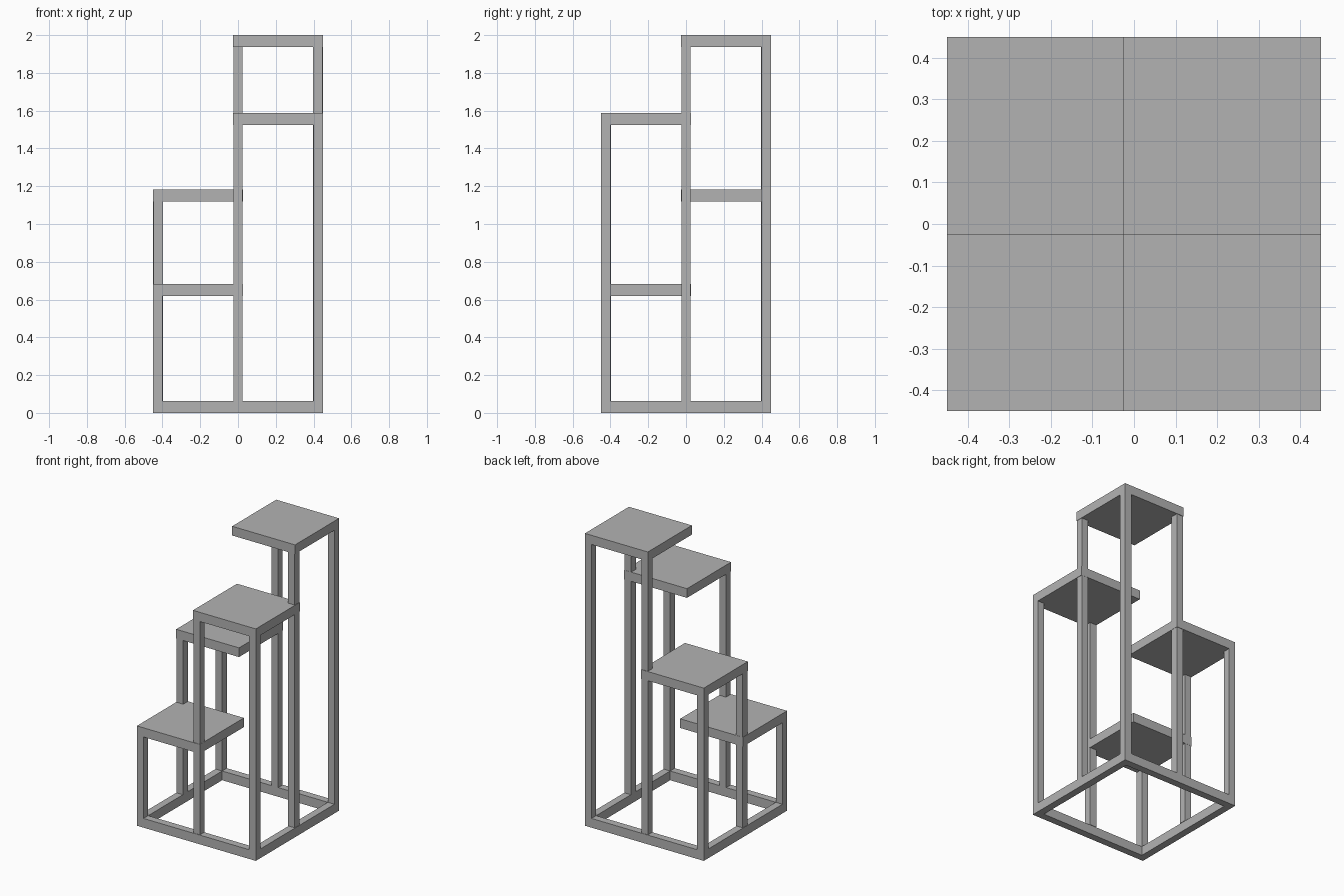
import bpy
import bmesh

cube = bpy.data.objects.get("Cube")
if cube:
    bpy.data.objects.remove(cube, do_unlink=True)

grey = bpy.data.materials.new("plain grey")
grey.use_nodes = True
colour = (0.45, 0.45, 0.45, 1)
grey.diffuse_color = colour
grey.node_tree.nodes["Principled BSDF"].inputs["Base Color"].default_value = colour

HALF = 0.45      # half the footprint
POST = 0.05      # post width
SLAB = 0.063     # shelf and base thickness
OVERLAP = 0.026  # how far shelves reach past the centre lines


def box(name, low, high):
    bm = bmesh.new()
    bmesh.ops.create_cube(bm, size=1)
    for v in bm.verts:
        v.co = [a + (b - a) * (c + 0.5) for a, b, c in zip(low, high, v.co)]
    mesh = bpy.data.meshes.new(name)
    bm.to_mesh(mesh)
    bm.free()
    mesh.materials.append(grey)
    obj = bpy.data.objects.new(name, mesh)
    bpy.context.collection.objects.link(obj)
    return obj


def span(side):
    """Extent of a shelf on one side of the centre line."""
    return (-HALF, OVERLAP) if side < 0 else (-OVERLAP, HALF)


def post(name, x, y, top):
    h = POST / 2
    box(name, (x - h, y - h, SLAB), (x + h, y + h, top))


# Base frame
inner = HALF - POST
for side, label in ((-1, "front"), (1, "back")):
    y0, y1 = sorted((side * inner, side * HALF))
    box(f"base_{label}_rail", (-HALF, y0, 0), (HALF, y1, SLAB))
for side, label in ((-1, "right"), (1, "left")):
    x0, x1 = sorted((side * inner, side * HALF))
    box(f"base_{label}_rail", (x0, -inner, 0), (x1, inner, SLAB))

# Shelves, each with its outer corner post
corner = HALF - POST / 2
shelves = {
    "front_right": (-1, -1, 0.683),
    "back_right": (-1, 1, 1.182),
    "front_left": (1, -1, 1.587),
    "back_left": (1, 1, 2.0),
}
for label, (sx, sy, top) in shelves.items():
    (x0, x1), (y0, y1) = span(sx), span(sy)
    box(f"{label}_shelf", (x0, y0, top - SLAB), (x1, y1, top))
    post(f"{label}_corner_post", sx * corner, sy * corner, top - SLAB)

# Middle posts reach the higher of their two shelves, set in slightly
middle = corner - 0.003
for label, x, y, shelf in (
    ("front", 0, -middle, "front_left"),
    ("back", 0, middle, "back_left"),
    ("right", -middle, 0, "back_right"),
    ("left", middle, 0, "back_left"),
):
    post(f"{label}_middle_post", x, y, shelves[shelf][2] - SLAB)
